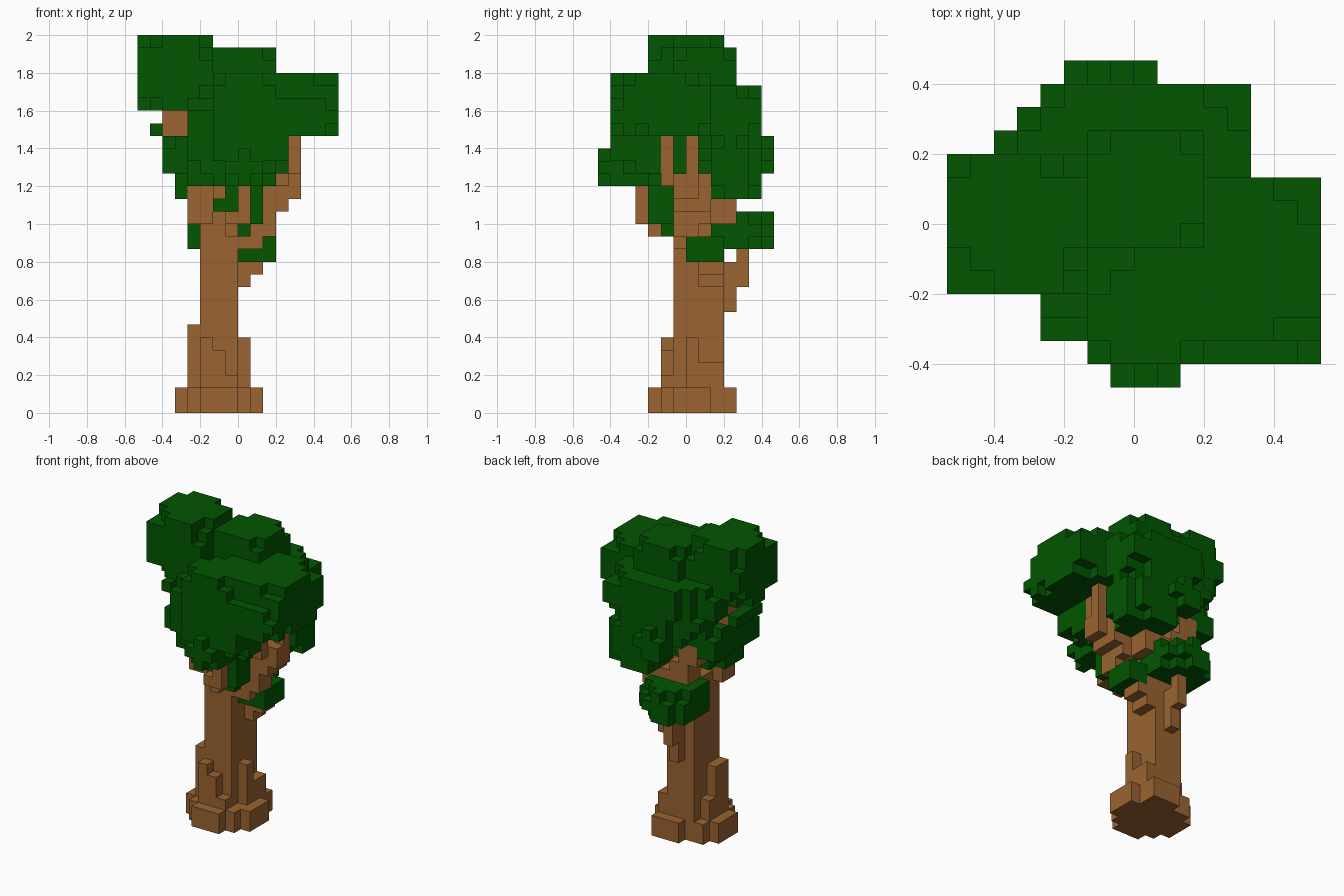
import bpy
import bmesh
import random
from mathutils import Vector

random.seed(4)
U = 1 / 15  # block size

cube = bpy.data.objects.get("Cube")
if cube:
    bpy.data.objects.remove(cube)


def material(name, rgb):
    m = bpy.data.materials.new(name)
    m.use_nodes = True
    c = (*rgb, 1)
    m.diffuse_color = c
    m.node_tree.nodes["Principled BSDF"].inputs["Base Color"].default_value = c
    return m


bark = material("bark brown", (0.325, 0.127, 0.031))
leaf = material("leaf green", (0.0005, 0.093, 0.0005))

occupied = {}  # block -> part name


def box(part, x, y, z, cut=0):
    """Fill a block range; cut trims the eight corners with a ragged chamfer."""
    for i in range(*x):
        for j in range(*y):
            for k in range(*z):
                d = sum(min(v - r[0], r[1] - 1 - v)
                        for v, r in ((i, x), (j, y), (k, z)))
                if cut and d < cut + random.choice((-1, 0, 0)):
                    continue
                occupied.setdefault((i, j, k), part)


# Flared base and rising root ridges
for x, y in (((-5, 2), (-1, 2)), ((-4, 1), (-2, 3)), ((-3, 0), (-3, 3)),
             ((-2, 1), (2, 4))):
    box("roots", x, y, (0, 2))
for x, y, top in (((-4, -3), (-1, 1), 7), ((-4, -3), (1, 2), 4),
                  ((0, 1), (0, 1), 6), ((0, 1), (1, 3), 4),
                  ((-3, -2), (-2, -1), 6), ((-2, -1), (-2, -1), 5),
                  ((-1, 0), (-2, -1), 3)):
    box("roots", x, y, (2, top))

# Trunk
box("trunk", (-3, 0), (-1, 3), (0, 16))

# Branches
for b in (
    # rear
    ((-2, -1), (3, 4), (8, 12)), ((-2, -1), (4, 5), (10, 13)),
    ((-3, 2), (2, 4), (15, 17)), ((-3, -1), (2, 4), (17, 18)),
    ((-4, -2), (2, 4), (18, 20)),
    # low side
    ((0, 1), (1, 3), (10, 13)), ((1, 2), (1, 3), (11, 12)),
    # tall side, forking near the top
    ((0, 2), (-1, 1), (13, 15)), ((1, 3), (-1, 1), (14, 16)),
    ((2, 3), (-1, 2), (15, 18)), ((3, 4), (-1, 2), (16, 18)),
    ((3, 5), (-1, 1), (17, 19)), ((3, 4), (-2, -1), (18, 22)),
    ((4, 5), (0, 1), (18, 22)), ((3, 4), (1, 2), (18, 19)),
    # front
    ((-1, 0), (-3, -1), (14, 15)), ((-1, 1), (-4, -2), (15, 16)),
    ((0, 1), (-4, -3), (16, 18)), ((-2, -1), (-4, -3), (17, 18)),
    # far side
    ((-4, -2), (-2, 0), (15, 18)), ((-6, -4), (0, 2), (22, 24)),
):
    box("branches", *b)

# Lower leaf clumps
for b in (
    ((0, 3), (0, 3), (12, 14), 0), ((-4, 1), (2, 6), (13, 16), 1),
    ((-3, 0), (4, 7), (13, 16), 1),
    ((0, 2), (-3, -1), (15, 18), 0), ((0, 1), (-2, -1), (14, 15), 0),
    ((-2, 0), (-3, -1), (16, 18), 0),
):
    box("lower_leaves", *b)

# Crown clumps
for b in (
    # rear hanging clump
    ((0, 5), (2, 5), (17, 22), 1), ((0, 4), (2, 6), (17, 22), 1),
    ((0, 4), (1, 4), (19, 22), 1), ((-2, 1), (4, 7), (19, 22), 1),
    # front hanging clump
    ((-6, 0), (-3, 4), (19, 22), 1), ((-5, -2), (-2, 2), (17, 20), 1),
    ((-4, 3), (-5, 3), (18, 25), 2), ((-1, 2), (-7, -3), (18, 21), 1),
    ((-2, 4), (-6, -1), (19, 27), 2),
    # side clump
    ((1, 8), (-5, 2), (22, 27), 2), ((3, 8), (-6, -3), (22, 25), 1),
    # centre and rear
    ((-4, 5), (-3, 6), (22, 26), 2), ((-2, 3), (-1, 4), (24, 29), 1),
    ((-5, 1), (1, 5), (20, 25), 2),
    # tall far clump
    ((-8, -2), (-3, 3), (24, 30), 2), ((-6, -2), (2, 4), (22, 26), 1),
    ((-7, -6), (-2, 2), (22, 23), 0),
):
    box("crown_leaves", *b)


def build(part, mat):
    """Skin the open sides of every block in a part."""
    bm = bmesh.new()
    verts = {}

    def vert(p):
        key = tuple(round(c) for c in p)
        if key not in verts:
            verts[key] = bm.verts.new(Vector(key) * U)
        return verts[key]

    for p in [b for b, n in occupied.items() if n == part]:
        for axis in range(3):
            for side in (0, 1):
                n = list(p)
                n[axis] += 2 * side - 1
                if tuple(n) in occupied:
                    continue
                corner = Vector(p)
                corner[axis] += side
                a, b = Vector(), Vector()
                a[(axis + 1) % 3] = 1
                b[(axis + 2) % 3] = 1
                loop = [corner, corner + a, corner + a + b, corner + b]
                bm.faces.new([vert(q) for q in (loop if side else loop[::-1])])
    me = bpy.data.meshes.new(part)
    bm.to_mesh(me)
    bm.free()
    me.materials.append(mat)
    bpy.context.collection.objects.link(bpy.data.objects.new(part, me))


for part in ("roots", "trunk", "branches"):
    build(part, bark)
for part in ("lower_leaves", "crown_leaves"):
    build(part, leaf)
